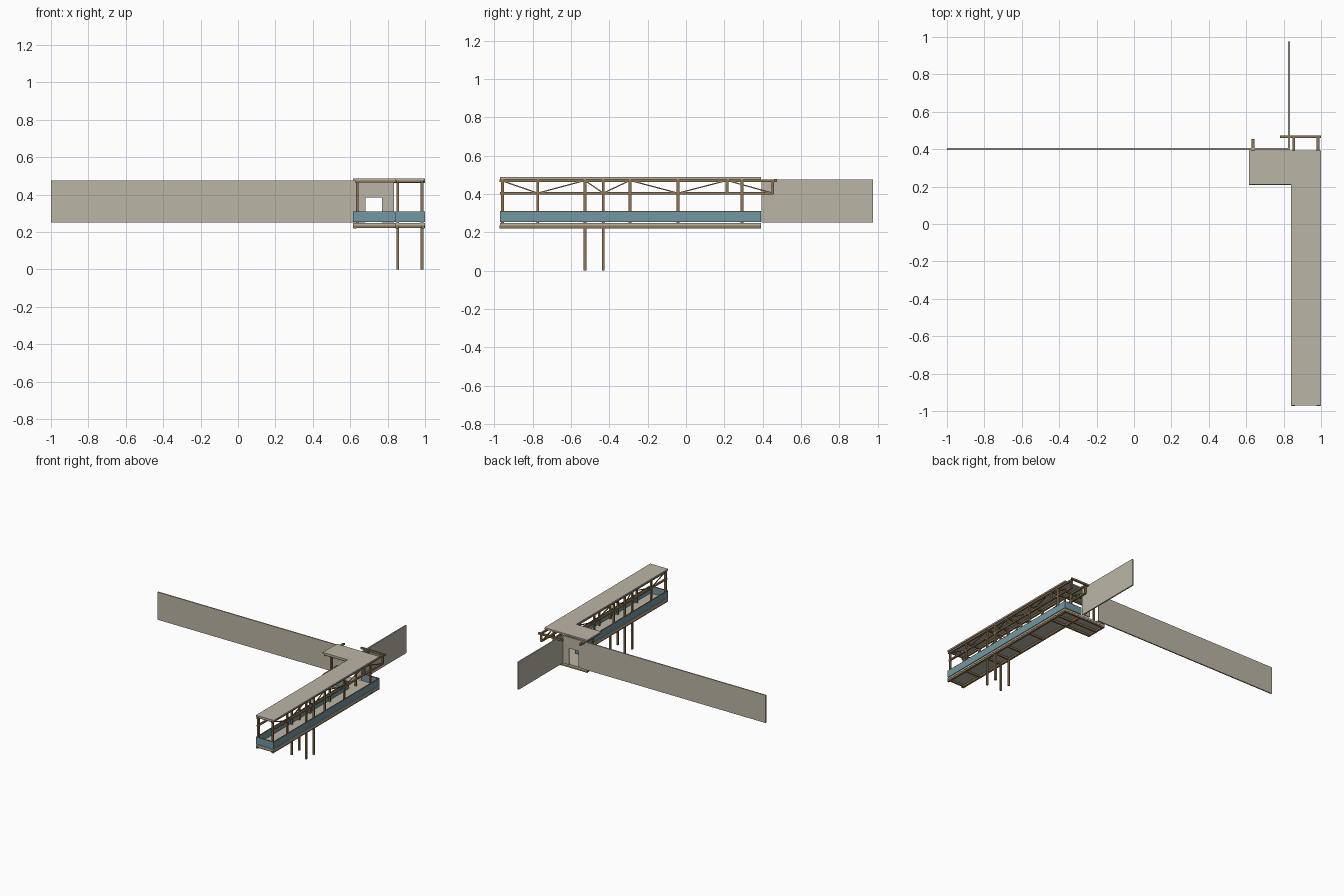
import bpy, bmesh
from mathutils import Vector

if "Cube" in bpy.data.objects:
    bpy.data.objects.remove(bpy.data.objects["Cube"])


def material(name, rgb):
    m = bpy.data.materials.new(name)
    m.diffuse_color = (*rgb, 1)
    m.use_nodes = True
    m.node_tree.nodes["Principled BSDF"].inputs["Base Color"].default_value = m.diffuse_color
    return m


STONE = material("warm_grey", (0.50, 0.46, 0.38))
WOOD = material("brown_timber", (0.27, 0.18, 0.085))
BLUE = material("blue_panel", (0.16, 0.31, 0.37))


def finish(name, bm, mat):
    bmesh.ops.recalc_face_normals(bm, faces=bm.faces)
    me = bpy.data.meshes.new(name)
    bm.to_mesh(me)
    bm.free()
    me.materials.append(mat)
    ob = bpy.data.objects.new(name, me)
    bpy.context.collection.objects.link(ob)
    return ob


def boxes(name, mat, spans):
    """One object from boxes given as (x0, x1, y0, y1, z0, z1)."""
    bm = bmesh.new()
    for x0, x1, y0, y1, z0, z1 in spans:
        vs = bmesh.ops.create_cube(bm, size=1)["verts"]
        for v in vs:
            v.co = Vector(((x0, x1)[v.co.x > 0], (y0, y1)[v.co.y > 0], (z0, z1)[v.co.z > 0]))
    return finish(name, bm, mat)


def prism(name, mat, points, offset):
    """Extrude a closed 3D outline along offset."""
    bm = bmesh.new()
    face = bm.faces.new([bm.verts.new(p) for p in points])
    out = bmesh.ops.extrude_face_region(bm, geom=[face])["geom"]
    for v in out:
        if isinstance(v, bmesh.types.BMVert):
            v.co += Vector(offset)
    return finish(name, bm, mat)


def along(path, half, z0, z1):
    """Box spans following an axis-aligned path."""
    return [(min(a[0], b[0]) - half, max(a[0], b[0]) + half,
             min(a[1], b[1]) - half, max(a[1], b[1]) + half, z0, z1)
            for a, b in zip(path, path[1:])]


# L-shaped floor and roof
L = [(0.615, 0.21), (0.84, 0.21), (0.84, -0.97), (1.0, -0.97), (1.0, 0.392), (0.615, 0.392)]
prism("floor_slab", STONE, [(x, y, 0.235) for x, y in L], (0, 0, 0.013))
prism("roof_slab", STONE, [(x, y, 0.475) for x, y in L], (0, 0, 0.012))

# Long wall with doorway, and short wall behind it
outline = [(-1, 0.25), (0.683, 0.25), (0.683, 0.385), (0.77, 0.385), (0.77, 0.25),
           (0.835, 0.25), (0.835, 0.475), (-1, 0.475)]
prism("long_wall", STONE, [(x, 0.395, z) for x, z in outline], (0, 0.01, 0))
boxes("short_wall", STONE, [(0.824, 0.835, 0.395, 0.975, 0.25, 0.475)])

# Balustrade panels and their timber cap
edge = [(0.619, 0.388), (0.619, 0.214), (0.844, 0.214), (0.844, -0.966),
        (0.996, -0.966), (0.996, 0.388), (0.844, 0.388)]
boxes("balustrade_panels", BLUE, along(edge, 0.004, 0.253, 0.306))
boxes("balustrade_cap", WOOD, along(edge, 0.0042, 0.306, 0.311))

SIDES = (0.854, 0.984)
W = 0.007

# Posts, with two pairs reaching the ground
posts = []
for x in SIDES:
    for y in (-0.957, -0.773, -0.292, -0.042, 0.292):
        posts.append((x - W, x + W, y - W, y + W, 0.248, 0.475))
    posts.append((x - W, x + W, 0.207, 0.221, 0.40, 0.475))
    posts.append((x - W, x + W, 0.446, 0.458, 0.40, 0.475))
posts.append((0.63, 0.644, 0.285, 0.299, 0.248, 0.475))
boxes("posts", WOOD, posts)
boxes("ground_columns", WOOD, [(x - W, x + W, y - W, y + W, 0, 0.475)
                               for x in SIDES for y in (-0.527, -0.432)])

# Longitudinal truss beams
boxes("top_beams", WOOD, [(x - W, x + W, -0.974, 0.47, 0.462, 0.475) for x in SIDES]
      + [(0.627, 0.643, 0.21, 0.455, 0.462, 0.475)])
boxes("middle_beams", WOOD, [(x - W, x + W, -0.97, 0.455, 0.398, 0.41) for x in SIDES])

# Cross beams under the roof and the bar behind
CROSS = (-0.957, -0.773, -0.527, -0.432, -0.292, -0.042)
boxes("roof_cross_beams", WOOD, [(0.845, 0.994, y - 0.005, y + 0.005, 0.464, 0.475) for y in CROSS]
      + [(0.63, 0.994, y - 0.005, y + 0.005, 0.464, 0.475) for y in (0.22, 0.292)])
boxes("rear_crossbar", WOOD, [(0.78, 1.0, 0.459, 0.474, 0.463, 0.477)])

# Zigzag truss braces
nodes = [(-0.965, 0.47), (-0.773, 0.404), (-0.527, 0.47), (-0.432, 0.404),
         (-0.292, 0.47), (-0.042, 0.404), (0.214, 0.47), (0.452, 0.404)]
for side, x in zip(("left", "right"), SIDES):
    bm = bmesh.new()
    for (y0, z0), (y1, z1) in zip(nodes, nodes[1:]):
        n = Vector((0, z0 - z1, y1 - y0)).normalized() * 0.003
        ends = [Vector((x - 0.003, y0, z0)), Vector((x - 0.003, y1, z1))]
        quad = [ends[0] - n, ends[1] - n, ends[1] + n, ends[0] + n]
        face = bm.faces.new([bm.verts.new(p) for p in quad])
        out = bmesh.ops.extrude_face_region(bm, geom=[face])["geom"]
        for v in out:
            if isinstance(v, bmesh.types.BMVert):
                v.co.x += 0.006
    finish(side + "_truss_braces", bm, WOOD)

# Floor framing below the slab
boxes("floor_beams", WOOD, [(x - 0.008, x + 0.008, -0.974, 0.392, 0.22, 0.235) for x in (0.85, 0.99)]
      + [(0.617, 0.633, 0.212, 0.392, 0.22, 0.235)])
boxes("floor_joists", WOOD, [(0.842, 0.998, y - 0.006, y + 0.006, 0.222, 0.235) for y in CROSS]
      + [(0.615, 1.0, y - 0.007, y + 0.007, 0.221, 0.235) for y in (0.219, 0.3, 0.384)])
